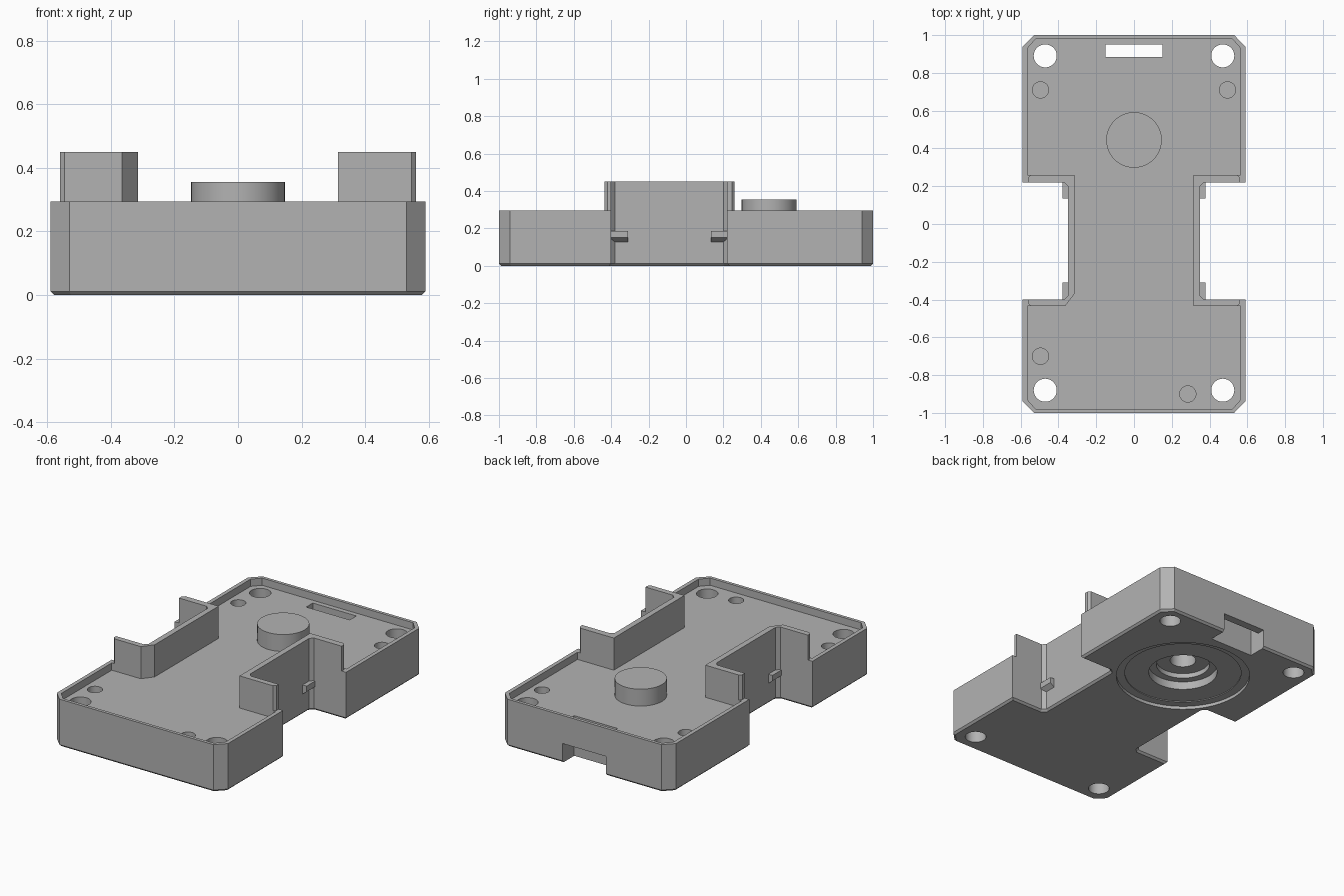
import bpy
import bmesh
import math

cube = bpy.data.objects.get("Cube")
if cube:
    bpy.data.objects.remove(cube, do_unlink=True)

grey = bpy.data.materials.new("plain grey")
grey.use_nodes = True
colour = (0.45, 0.45, 0.45, 1)
grey.diffuse_color = colour
grey.node_tree.nodes["Principled BSDF"].inputs["Base Color"].default_value = colour


def add_object(name, bm):
    bmesh.ops.recalc_face_normals(bm, faces=bm.faces[:])
    mesh = bpy.data.meshes.new(name)
    bm.to_mesh(mesh)
    bm.free()
    mesh.materials.append(grey)
    obj = bpy.data.objects.new(name, mesh)
    bpy.context.collection.objects.link(obj)
    return obj


def prism(name, points, z0, z1, chamfer=0):
    bm = bmesh.new()
    base = bm.faces.new([bm.verts.new((x, y, z0)) for x, y in points])
    rim = base.edges[:]
    grown = bmesh.ops.extrude_face_region(bm, geom=[base], use_keep_orig=True)["geom"]
    for v in grown:
        if isinstance(v, bmesh.types.BMVert):
            v.co.z = z1
    bmesh.ops.recalc_face_normals(bm, faces=bm.faces[:])
    if chamfer:
        bmesh.ops.bevel(bm, geom=rim, offset=chamfer, segments=1,
                        profile=0.5, affect='EDGES')
    return add_object(name, bm)


def box(name, x0, x1, y0, y1, z0, z1):
    return prism(name, [(x0, y0), (x1, y0), (x1, y1), (x0, y1)], z0, z1)


def disc(name, x, y, r, z0, z1, n=48):
    ring = [(x + r * math.cos(i * math.tau / n), y + r * math.sin(i * math.tau / n))
            for i in range(n)]
    return prism(name, ring, z0, z1)


def mirrored(points):
    return [(-x, y) for x, y in reversed(points)]


def diagonal_corner(points, corner):
    # swap one square corner for a slanted one
    i = points.index(corner)
    x, y = corner
    slant = [(x - 0.05, y), (x, y + 0.065)]
    if points[i - 1][1] != y:
        slant.reverse()
    return points[:i] + slant + points[i + 1:]


def smooth(obj):
    bpy.ops.object.select_all(action='DESELECT')
    obj.select_set(True)
    bpy.context.view_layer.objects.active = obj
    bpy.ops.object.shade_smooth_by_angle(angle=math.radians(25))


def cut(obj, cutter):
    mod = obj.modifiers.new("cut", 'BOOLEAN')
    mod.operation = 'DIFFERENCE'
    mod.solver = 'EXACT'
    mod.object = cutter
    bpy.context.view_layer.objects.active = obj
    bpy.ops.object.modifier_apply(modifier=mod.name)
    bpy.data.objects.remove(cutter, do_unlink=True)


TOP, FLOOR, WALL = 0.295, 0.25, 0.45
PIVOT_Y = 0.445
FRONT_CORNER = (-0.315, -0.435)

# Waisted tray with a chamfered bottom edge
waist = [(0.37, -0.4), (0.35, -0.38), (0.35, 0.2), (0.37, 0.22)]
side = [(0.53, -1), (0.59, -0.94), (0.59, -0.4)] + waist + \
       [(0.59, 0.22), (0.59, 0.94), (0.53, 1)]
tray = prism("tray", side + mirrored(side), 0, TOP, 0.012)

# Recessed floor inside the rim
inner = [(0.52, -0.98), (0.565, -0.93), (0.565, -0.435), (0.315, -0.435),
         (0.315, 0.26), (0.565, 0.26), (0.565, 0.93), (0.52, 0.98)]
floor = diagonal_corner(inner + mirrored(inner), FRONT_CORNER)
cut(tray, prism("floor_cutter", floor, FLOOR, 0.5))

# Corner screw holes and blind peg holes
for x in (-0.47, 0.47):
    for y in (-0.88, 0.89):
        cut(tray, disc("screw_cutter", x, y, 0.061, -0.1, 0.5))
for x, y in ((-0.495, 0.71), (0.495, 0.71), (-0.495, -0.7), (0.285, -0.9)):
    cut(tray, disc("peg_cutter", x, y, 0.043, 0.1, 0.5))

# Cable slot and its opening in the back wall
cut(tray, box("slot_cutter", -0.15, 0.15, 0.885, 0.95, 0.05, 0.5))
cut(tray, box("back_opening_cutter", -0.15, 0.15, 0.885, 1.1, -0.1, 0.12))

# Stepped round socket underneath
for r, depth in ((0.39, 0.02), (0.34, 0.025), (0.2, 0.075), (0.155, 0.105), (0.075, 0.22)):
    cut(tray, disc("socket_cutter", 0, PIVOT_Y, r, -0.1, depth, 64))
smooth(tray)

# Round boss on the floor
smooth(disc("boss", 0, PIVOT_Y, 0.147, FLOOR - 0.01, 0.355, 64))

# Tall walls around the waist
wall = [(0.56, -0.4)] + waist + [(0.56, 0.22), (0.56, 0.245), (0.545, 0.26),
        (0.315, 0.26), (0.315, -0.435), (0.545, -0.435), (0.56, -0.42)]
prism("left_wall", wall, TOP, WALL)
prism("right_wall", diagonal_corner(mirrored(wall), FRONT_CORNER), TOP, WALL)

# Snap tabs with sloped undersides in the waist corners
for label, s in (("left", 1), ("right", -1)):
    for end, y0, y1 in (("front", -0.41, -0.31), ("back", 0.135, 0.23)):
        tab = box(f"{label}_{end}_tab", min(0.34 * s, 0.378 * s),
                  max(0.34 * s, 0.378 * s), y0, y1, 0.12, 0.185)
        for v in tab.data.vertices:
            if abs(v.co.x) > 0.36 and v.co.z < 0.15:
                v.co.z = 0.15
